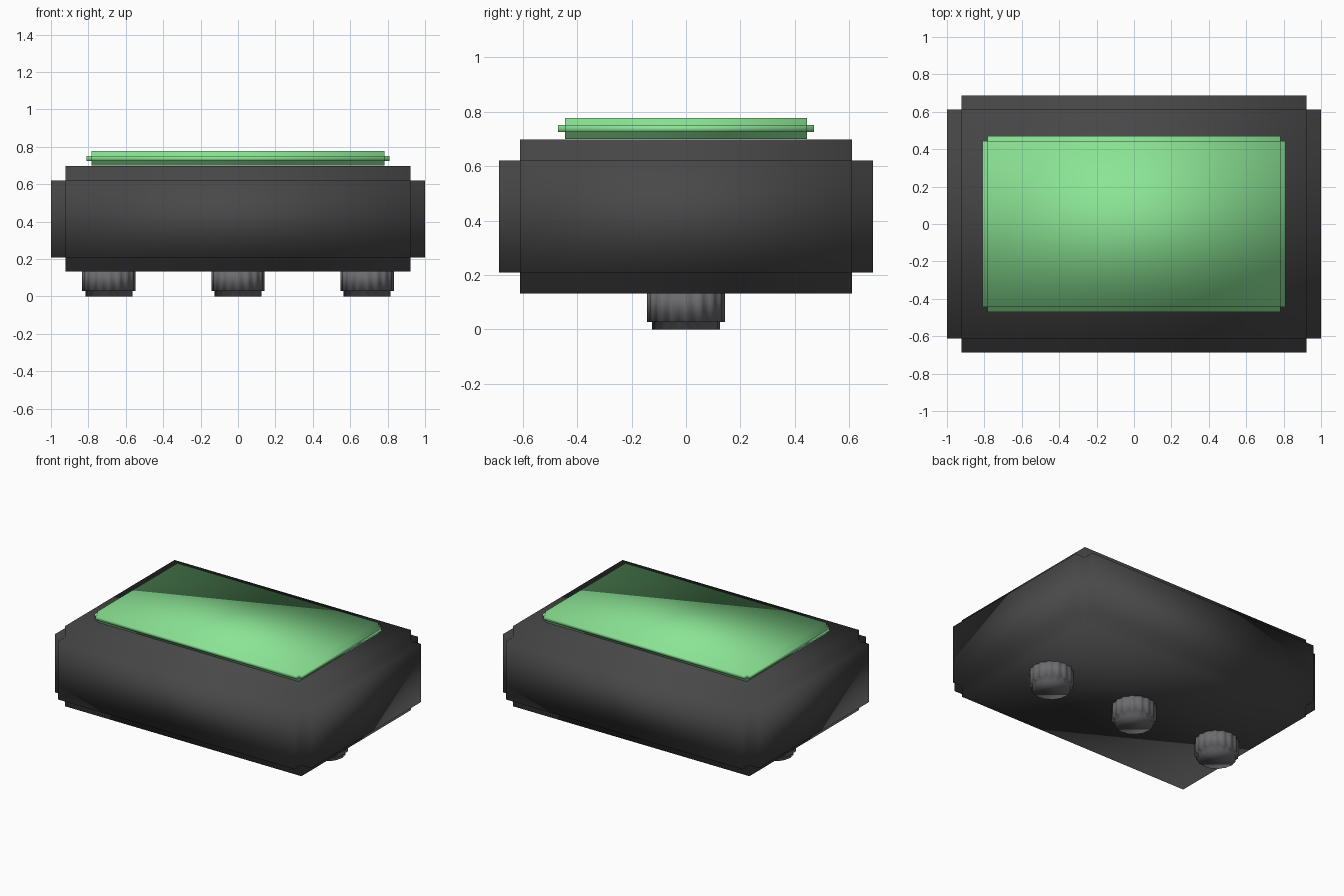
import bpy, bmesh, math

if "Cube" in bpy.data.objects:
    bpy.data.objects.remove(bpy.data.objects["Cube"])


def material(name, color):
    m = bpy.data.materials.new(name)
    m.diffuse_color = (*color, 1.0)
    m.use_nodes = True
    m.node_tree.nodes["Principled BSDF"].inputs["Base Color"].default_value = m.diffuse_color
    return m


CASE = material("charcoal", (0.065, 0.065, 0.065))
SCREEN = material("screen green", (0.26, 0.78, 0.30))
KNOB = material("knob grey", (0.15, 0.15, 0.16))


def finish(bm, name, mat):
    bmesh.ops.recalc_face_normals(bm, faces=bm.faces[:])
    me = bpy.data.meshes.new(name)
    bm.to_mesh(me)
    bm.free()
    me.materials.append(mat)
    me.shade_smooth()
    ob = bpy.data.objects.new(name, me)
    bpy.context.collection.objects.link(ob)
    return ob


def notched_box(name, size, z_mid, notch, mat):
    """Box whose edges are all cut back in a square step."""
    bm = bmesh.new()
    bmesh.ops.create_cube(bm, size=1.0)
    for v in bm.verts:
        v.co = [c * s for c, s in zip(v.co, size)]
        v.co.z += z_mid
    bmesh.ops.bevel(bm, geom=bm.edges[:], offset=notch, offset_type='OFFSET',
                    segments=2, profile=0.0, affect='EDGES')
    return finish(bm, name, mat)


def knob(name, x):
    """Fluted dial with a stepped end, hanging below the case."""
    bm = bmesh.new()
    flutes, n = 16, 64
    # (outer radius, flute depth, height) from the case down to the end
    rings = []
    for r, depth, z in ((0.143, 0.010, 0.16), (0.143, 0.010, 0.028),
                        (0.125, 0.004, 0.028), (0.125, 0.004, 0.0)):
        ring = []
        for i in range(n):
            a = 2 * math.pi * i / n
            rr = r - depth * (0.5 - 0.5 * math.cos(flutes * a))
            ring.append(bm.verts.new((x + rr * math.cos(a), rr * math.sin(a), z)))
        rings.append(ring)
    for top, low in zip(rings, rings[1:]):
        for i in range(n):
            j = (i + 1) % n
            bm.faces.new((top[i], top[j], low[j], low[i]))
    bm.faces.new(rings[0])
    bm.faces.new(rings[-1])
    return finish(bm, name, KNOB)


# Case and raised screen
notched_box("case", (2.0, 1.376, 0.565), 0.415, 0.077, CASE)
notched_box("screen", (1.62, 0.94, 0.077), 0.738, 0.026, SCREEN)

# Row of dials on the underside
for label, x in (("left", -0.69), ("middle", 0.0), ("right", 0.69)):
    knob(label + "_knob", x)
